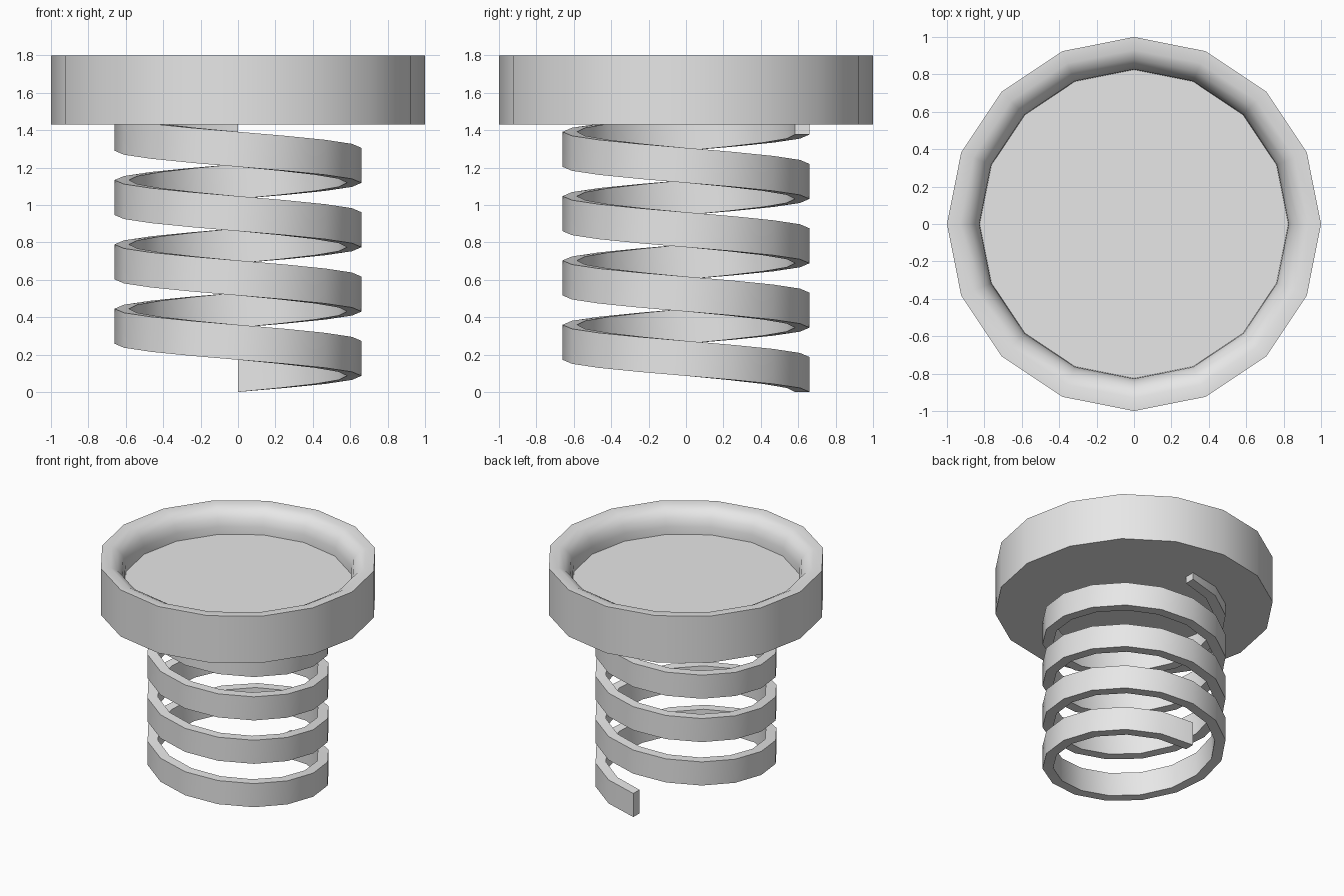
import bpy, bmesh, math

if "Cube" in bpy.data.objects:
    bpy.data.objects.remove(bpy.data.objects["Cube"])

SIDES = 16

grey = bpy.data.materials.new("plain_grey")
grey.diffuse_color = (0.8, 0.8, 0.8, 1)
grey.use_nodes = True
grey.node_tree.nodes["Principled BSDF"].inputs["Base Color"].default_value = grey.diffuse_color


def finish(bm, name):
    """Turn a bmesh into a smooth object with sharp creases."""
    bmesh.ops.recalc_face_normals(bm, faces=bm.faces)
    mesh = bpy.data.meshes.new(name)
    bm.to_mesh(mesh)
    bm.free()
    ob = bpy.data.objects.new(name, mesh)
    bpy.context.collection.objects.link(ob)
    mesh.materials.append(grey)
    bpy.ops.object.select_all(action='DESELECT')
    ob.select_set(True)
    bpy.context.view_layer.objects.active = ob
    bpy.ops.object.shade_smooth_by_angle(angle=math.radians(38))
    return ob


def ring(bm, r, z):
    return [bm.verts.new((r * math.cos(a), r * math.sin(a), z))
            for a in (2 * math.pi * i / SIDES for i in range(SIDES))]


def bridge(bm, a, b, closed=True):
    n = len(a)
    for i in range(n if closed else n - 1):
        j = (i + 1) % n
        bm.faces.new((a[i], a[j], b[j], b[i]))


# Head: flat-bottomed dish with a rounded inner lip and a recessed floor
bm = bmesh.new()
profile = [(1.0, 1.43), (1.0, 1.8), (0.93, 1.8), (0.88, 1.775),
           (0.845, 1.73), (0.828, 1.67), (0.825, 1.61)]
rings = [ring(bm, r, z) for r, z in profile]
for lower, upper in zip(rings, rings[1:]):
    bridge(bm, lower, upper)
bm.faces.new(rings[0])
bm.faces.new(rings[-1])
finish(bm, "head")

# Spring: rectangular strip wound four turns, clockwise from the back
bm = bmesh.new()
TURNS, PITCH, HEIGHT, R_OUT, R_IN = 4, 0.344, 0.187, 0.66, 0.583
sections = []
for i in range(TURNS * SIDES + 1):
    a = math.pi / 2 - 2 * math.pi * i / SIDES
    z = PITCH * i / SIDES
    corners = [(R_IN, z), (R_OUT, z), (R_OUT, z + HEIGHT), (R_IN, z + HEIGHT)]
    sections.append([bm.verts.new((r * math.cos(a), r * math.sin(a), h))
                     for r, h in corners])
for s, t in zip(sections, sections[1:]):
    bridge(bm, s, t)
bm.faces.new(sections[0])
bm.faces.new(sections[-1])
finish(bm, "spring")
